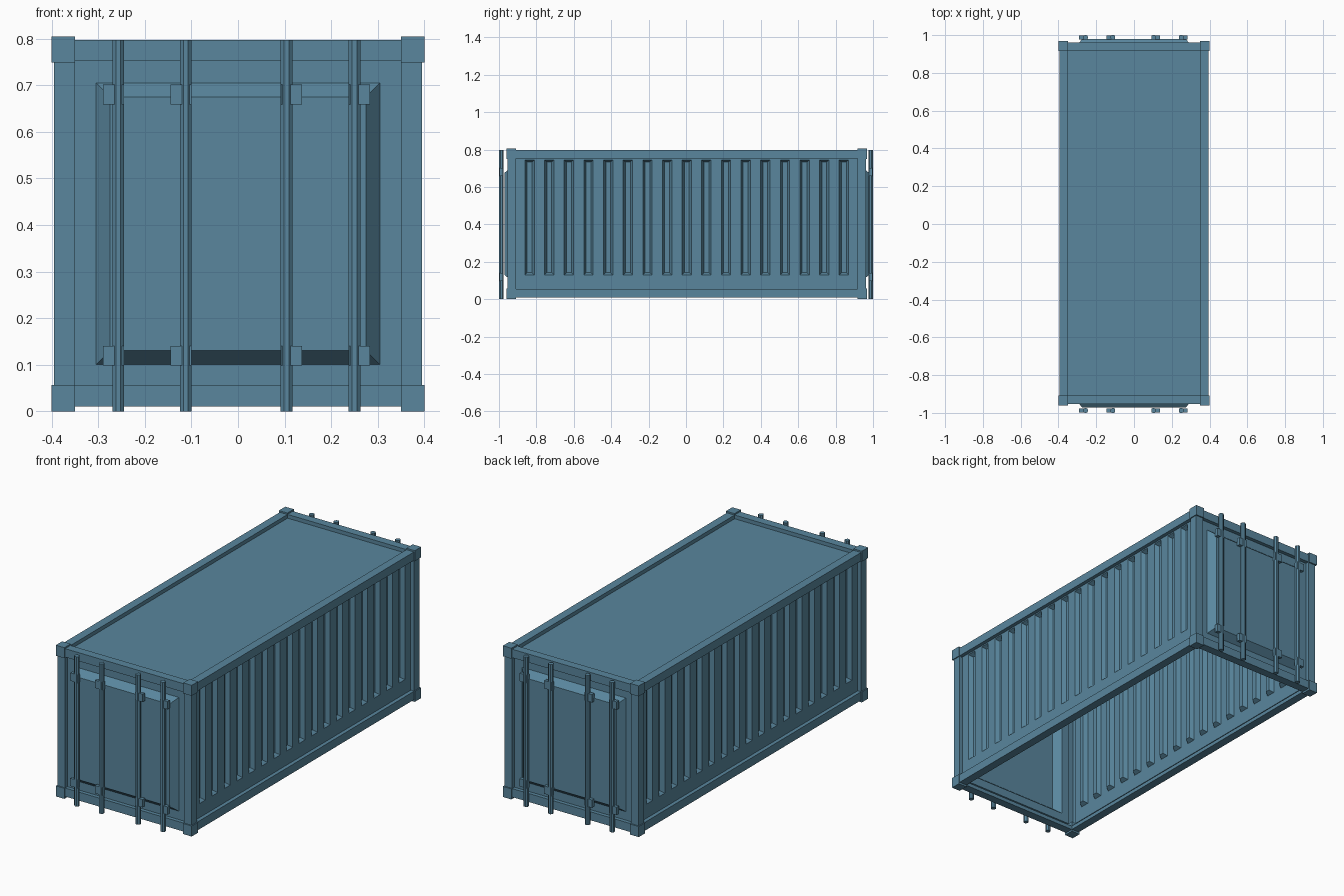
import bpy, bmesh, math
from mathutils import Matrix, Vector

if "Cube" in bpy.data.objects:
    bpy.data.objects.remove(bpy.data.objects["Cube"])

mat = bpy.data.materials.new("steel_blue")
mat.diffuse_color = (0.10, 0.24, 0.34, 1)
mat.use_nodes = True
mat.node_tree.nodes["Principled BSDF"].inputs["Base Color"].default_value = mat.diffuse_color
HX, HY, Z0, Z1 = 0.395, 0.958, 0.01, 0.797   # frame extents
RAIL, STEP, OFF = 0.045, 0.02, 0.004         # rail width, panel recess, body shift in y


def finish(bm, name):
    me = bpy.data.meshes.new(name)
    bm.to_mesh(me)
    bm.free()
    me.materials.append(mat)
    ob = bpy.data.objects.new(name, me)
    bpy.context.collection.objects.link(ob)
    return ob


def add_box(bm, x0, x1, y0, y1, z0, z1):
    c = Vector(((x0 + x1) / 2, (y0 + y1) / 2, (z0 + z1) / 2))
    s = (abs(x1 - x0), abs(y1 - y0), abs(z1 - z0), 1)
    return bmesh.ops.create_cube(bm, size=1, matrix=Matrix.Translation(c) @ Matrix.Diagonal(s))


def wall(name, us, zs, point, is_cell, thickness, depth, normal):
    """Sheet of quads; chosen cells are pressed in or out with sloped edges."""
    bm = bmesh.new()
    grid = [[bm.verts.new(point(u, z)) for z in zs] for u in us]
    cells = []
    for i in range(len(us) - 1):
        for j in range(len(zs) - 1):
            f = bm.faces.new((grid[i][j], grid[i + 1][j], grid[i + 1][j + 1], grid[i][j + 1]))
            f.normal_update()
            if f.normal.dot(Vector(normal)) < 0:
                f.normal_flip()
            if is_cell(i, j):
                cells.append(f)
    bm.normal_update()
    bmesh.ops.inset_individual(bm, faces=cells, thickness=thickness, depth=depth, use_even_offset=True)
    return finish(bm, name)


# Frame of rails and posts with sunken roof, open underneath
bm = bmesh.new()
add_box(bm, -HX, HX, -HY + OFF, HY + OFF, Z0, Z1)
bm.normal_update()
inner = list(bm.faces)
bmesh.ops.inset_individual(bm, faces=inner, thickness=RAIL, depth=0, use_even_offset=True)
bmesh.ops.inset_individual(bm, faces=inner, thickness=0, depth=-STEP, use_even_offset=True)
bm.normal_update()
bmesh.ops.delete(bm, geom=[f for f in inner if f.normal.z < 0.5], context='FACES')
finish(bm, "frame_and_roof")

# Side walls with 17 pressed grooves
ys = [-HY + RAIL]
for k in range(17):
    c = (k - 8) * 0.105
    ys += [c - 0.025, c + 0.025]
ys = [y + OFF for y in ys + [HY - RAIL]]
side_z = [Z0 + RAIL, 0.13, 0.745, Z1 - RAIL]
for s, side in ((-1, "left"), (1, "right")):
    wall(side + "_wall", ys, side_z, lambda u, z: (s * (HX - STEP), u, z),
         lambda i, j: j == 1 and i % 2 == 1, 0.012, -0.022, (s, 0, 0))

# End walls with a raised door panel
end_x = [-HX + RAIL, -0.305, 0.305, HX - RAIL]
end_z = [Z0 + RAIL, 0.10, 0.705, Z1 - RAIL]
for s, side in ((-1, "front"), (1, "back")):
    wall(side + "_door", end_x, end_z, lambda u, z: (u, s * (HY - STEP) + OFF, z),
         lambda i, j: i == 1 and j == 1, 0.03, 0.037, (0, s, 0))

# Corner castings
bm = bmesh.new()
for sx in (-1, 1):
    for sy in (-1, 1):
        for z in (0, 0.749):
            add_box(bm, sx * 0.35, sx * 0.40, sy * 0.912 + OFF, sy * 0.965 + OFF, z, z + 0.056)
finish(bm, "corner_castings")

# Octagonal locking bars and their clamps on both ends
for s, side in ((-1, "front"), (1, "back")):
    bars, clamps = bmesh.new(), bmesh.new()
    for x, d in ((-0.257, -1), (-0.112, -1), (0.104, 1), (0.25, 1)):
        r = 0.0125 / math.cos(math.pi / 8)
        m = Matrix.Translation((x, s * 0.9875, 0.3985)) @ Matrix.Rotation(math.pi / 8, 4, 'Z')
        bmesh.ops.create_cone(bars, cap_ends=True, segments=8, radius1=r, radius2=r,
                              depth=0.797, matrix=m)
        for z in (0.098, 0.659):
            add_box(clamps, x - d * 0.012, x + d * 0.033, s * 0.978, s * 0.997, z, z + 0.042)
    finish(bars, side + "_locking_bars")
    finish(clamps, side + "_bar_clamps")
